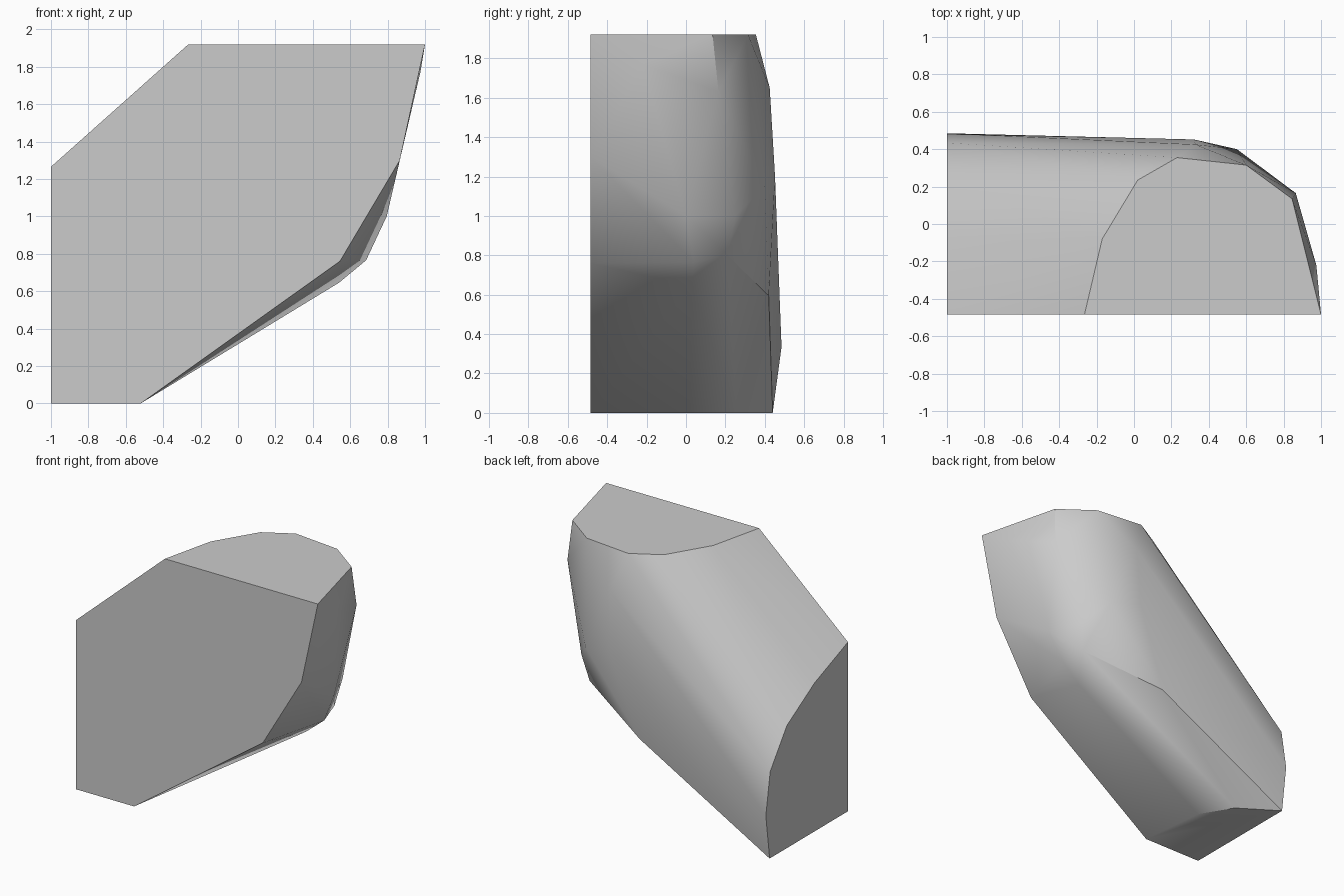
import bpy
import bmesh
import math

cube = bpy.data.objects.get("Cube")
if cube:
    bpy.data.objects.remove(cube, do_unlink=True)

FRONT, LEFT_END, TOP, BOTTOM = -0.485, -1.0, 1.92, 0.0


def make_material(name, value):
    """Plain flat grey material."""
    material = bpy.data.materials.new(name)
    material.use_nodes = True
    colour = (value, value, value, 1.0)
    material.diffuse_color = colour
    shader = material.node_tree.nodes["Principled BSDF"]
    shader.inputs["Base Color"].default_value = colour
    return material


def on_plane(axis, level, outline):
    """Lift a flat outline onto the plane where the given axis equals level."""
    points = []
    for pair in outline:
        point = list(pair)
        point.insert(axis, level)
        points.append(tuple(point))
    return points


# Flat front: (x, z) outline
front_cap = on_plane(1, FRONT, [
    (LEFT_END, BOTTOM), (-0.52, BOTTOM), (0.545, 0.76), (0.865, 1.3),
    (1.0, TOP), (-0.265, TOP), (LEFT_END, 1.265)])

# Flat top: (x, y) outline
top_cap = on_plane(2, TOP, [
    (-0.17, -0.08), (0.02, 0.235), (0.23, 0.355), (0.6, 0.315), (0.845, 0.135)])

# Flat end: (y, z) outline
end_cap = on_plane(0, LEFT_END, [
    (-0.09, 1.11), (0.236, 0.917), (0.434, 0.647), (0.485, 0.335), (0.44, BOTTOM)])

# Flat bottom: (x, y) outline
bottom_cap = on_plane(2, BOTTOM, [(-0.718, 0.256), (-0.573, 0.02)])

# Rounded outer shoulder and back between the caps
shoulder = [
    (0.975, -0.22, 1.77), (0.865, 0.165, 1.63), (0.795, 0.0, 1.0),
    (0.69, 0.25, 1.0), (0.65, 0.21, 0.8), (0.685, 0.04, 0.765),
    (0.54, 0.03, 0.645)]
back = [
    (0.33, 0.425, 1.65), (0.32, 0.452, 1.2), (0.55, 0.4, 1.15), (0.09, 0.42, 0.595)]


def build_block(name, points, material):
    """Wrap a tight skin round the points and merge its coplanar faces."""
    bm = bmesh.new()
    for point in points:
        bm.verts.new(point)
    hull = bmesh.ops.convex_hull(bm, input=bm.verts[:])
    unused = {g for g in hull["geom_interior"] + hull["geom_unused"]
              if isinstance(g, bmesh.types.BMVert)}
    bmesh.ops.delete(bm, geom=list(unused), context="VERTS")
    bmesh.ops.dissolve_limit(bm, angle_limit=math.radians(0.5),
                             verts=bm.verts[:], edges=bm.edges[:])
    bmesh.ops.recalc_face_normals(bm, faces=bm.faces[:])
    mesh = bpy.data.meshes.new(name)
    bm.to_mesh(mesh)
    bm.free()
    mesh.materials.append(material)
    block = bpy.data.objects.new(name, mesh)
    bpy.context.collection.objects.link(block)
    return block


stone = build_block("rounded_block",
                    front_cap + top_cap + end_cap + bottom_cap + shoulder + back,
                    make_material("plain grey", 0.6))

# Smooth the curved skin, keep the cap edges sharp
bpy.ops.object.select_all(action="DESELECT")
stone.select_set(True)
bpy.context.view_layer.objects.active = stone
bpy.ops.object.shade_smooth_by_angle(angle=math.radians(32))
